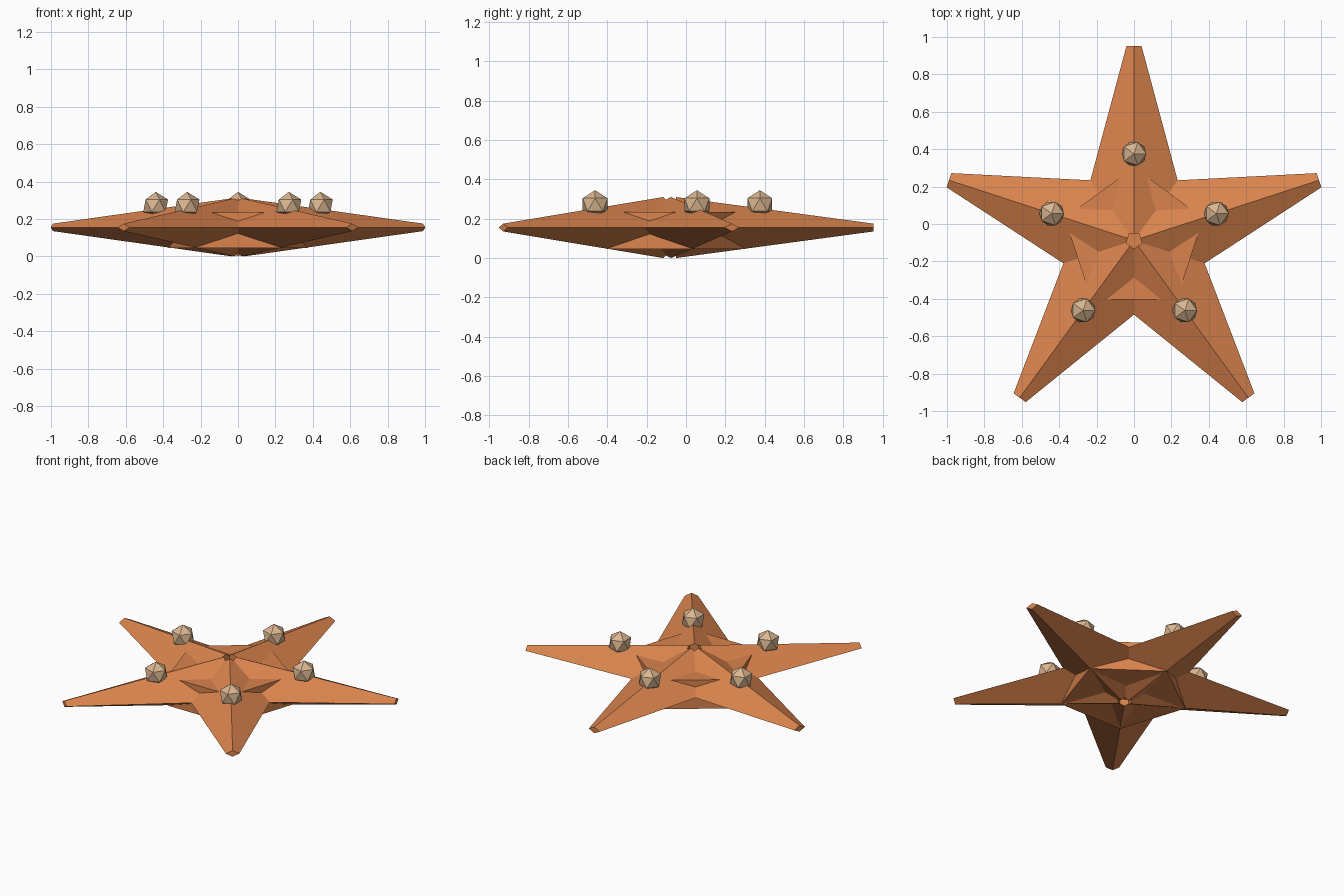
import bpy
import bmesh
from math import radians
from mathutils import Matrix, Vector

if "Cube" in bpy.data.objects:
    bpy.data.objects.remove(bpy.data.objects["Cube"])

CENTRE = Vector((0, -0.0875, 0.155))
ARM_ANGLES = [90 + 72 * k for k in range(5)]


def make_material(name, rgb):
    mat = bpy.data.materials.new(name)
    mat.use_nodes = True
    mat.diffuse_color = (*rgb, 1)
    mat.node_tree.nodes["Principled BSDF"].inputs["Base Color"].default_value = (*rgb, 1)
    return mat


def add_object(name, bm, mat):
    mesh = bpy.data.meshes.new(name)
    bm.to_mesh(mesh)
    bm.free()
    mesh.materials.append(mat)
    obj = bpy.data.objects.new(name, mesh)
    bpy.context.collection.objects.link(obj)
    return obj


def outward(angle, distance, height=0):
    """Point at a distance from the centre along an arm."""
    return CENTRE + Matrix.Rotation(radians(angle), 3, "Z") @ Vector((distance, 0, height))


orange = make_material("orange skin", (0.70, 0.23, 0.075))
tan = make_material("tan bump", (0.70, 0.47, 0.28))

# Pentagonal core with its corners under the arms
bm = bmesh.new()
bmesh.ops.create_cone(bm, cap_ends=True, segments=5, radius1=0.39, radius2=0.39, depth=0.19)
corner = max(bm.verts, key=lambda v: v.co.y)
if abs(corner.co.x) > 0.01:
    bmesh.ops.rotate(bm, verts=bm.verts, matrix=Matrix.Rotation(radians(90), 3, "Z"))
core = add_object("core", bm, orange)
core.location = CENTRE + Vector((0, 0, -0.015))

for number, angle in enumerate(ARM_ANGLES, 1):
    # Flattened, tapering four-sided arm with a blunt tip
    bm = bmesh.new()
    bmesh.ops.create_cone(bm, cap_ends=True, segments=4, radius1=0.31, radius2=0.04, depth=1.004)
    bmesh.ops.rotate(bm, verts=bm.verts, matrix=Matrix.Rotation(radians(90), 3, "Y"))
    bmesh.ops.scale(bm, verts=bm.verts, vec=(1, 1, 0.5))
    arm = add_object(f"arm_{number}", bm, orange)
    arm.location = outward(angle, 0.538)
    arm.rotation_euler.z = radians(angle)

    # Faceted bump sitting on the ridge
    bm = bmesh.new()
    bmesh.ops.create_icosphere(bm, subdivisions=1, radius=0.074)
    bump = add_object(f"bump_{number}", bm, tan)
    bump.location = outward(angle, 0.463, 0.116)
